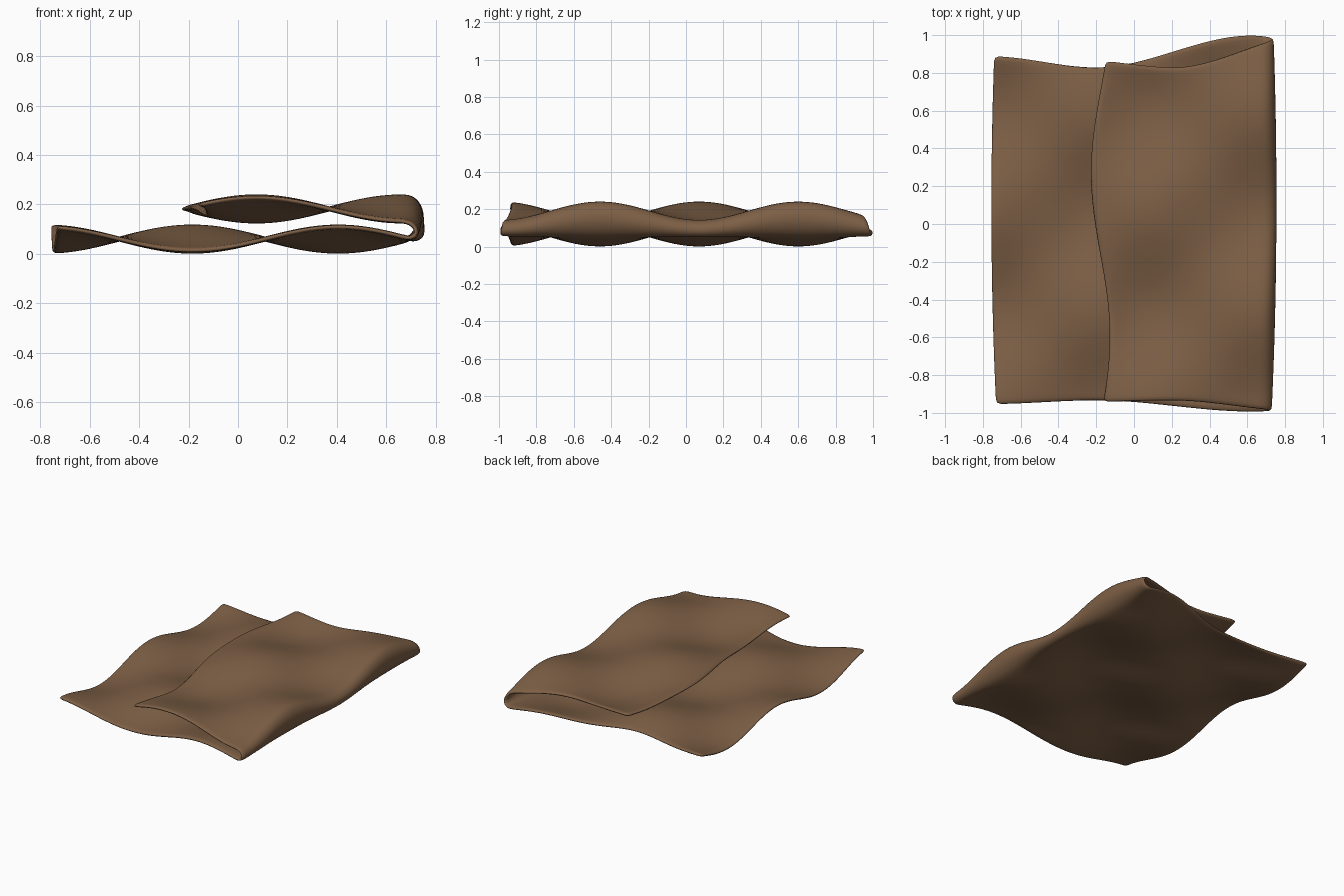
import bpy
import bmesh
from math import sin, cos, pi

cube = bpy.data.objects.get("Cube")
if cube:
    bpy.data.objects.remove(cube, do_unlink=True)

FOLD_X, FOLD_R = 0.685, 0.061      # fold axis and radius
LOW_Z = 0.06                       # height of the lower layer
HALF_WAVE_X, HALF_WAVE_Y = 0.59, 0.53
AMPLITUDE = 0.05
LOWER, ARC, UPPER, ACROSS = 30, 8, 18, 40

# Front and back hem positions along the cloth, at their turning points
HEMS = [(-0.76, -0.955, 0.89), (-0.2, -0.935, 0.83), (0.62, -0.995, 1.0),
        (1.32, -0.935, 0.83), (1.8, -0.945, 0.87)]


def hem_range(u):
    """Front and back y of the cloth at distance u along it."""
    for (u0, f0, b0), (u1, f1, b1) in zip(HEMS, HEMS[1:]):
        if u <= u1:
            t = max(0, (u - u0) / (u1 - u0))
            t = t * t * (3 - 2 * t)
            return f0 + (f1 - f0) * t, b0 + (b1 - b0) * t
    return HEMS[-1][1:]


def lower_phase(x):
    return pi * (x - 0.11) / HALF_WAVE_X


def upper_phase(x):
    return 2 * pi + pi * (0.37 - x) / HALF_WAVE_X


def cloth_point(i, v):
    """Point at station i along the folded path, v from front to back."""
    y_guess = -0.96 + 1.88 * v
    bow = 0.02 * ((y_guess - 0.1) / 0.95) ** 2
    fold_x = FOLD_X - bow
    if i <= LOWER:
        start = -0.757 + bow
        x = start + (fold_x - start) * i / LOWER
        z, u, phase = LOW_Z, x, lower_phase(x)
    elif i < LOWER + ARC:
        t = (i - LOWER) / ARC
        x = fold_x + FOLD_R * sin(pi * t)
        z = LOW_Z + FOLD_R * (1 - cos(pi * t))
        u = fold_x + pi * FOLD_R * t
        phase = lower_phase(fold_x) * (1 - t) + upper_phase(fold_x) * t
    else:
        t = (i - LOWER - ARC) / UPPER
        end = -0.18 + 0.05 * cos(pi * (y_guess + 0.6) / 0.9)
        x = fold_x + (end - fold_x) * t
        z = LOW_Z + 2 * FOLD_R
        u = fold_x + pi * FOLD_R + fold_x - x
        phase = upper_phase(x)
    front, back = hem_range(u)
    y = front + (back - front) * v
    z += AMPLITUDE * sin(phase) * cos(pi * (y + 0.99) / HALF_WAVE_Y)
    return x, y, z


# Folded cloth sheet
bm = bmesh.new()
rows = [[bm.verts.new(cloth_point(i, j / ACROSS)) for j in range(ACROSS + 1)]
        for i in range(LOWER + ARC + UPPER + 1)]
for a, b in zip(rows, rows[1:]):
    for j in range(ACROSS):
        bm.faces.new((a[j], b[j], b[j + 1], a[j + 1]))
mesh = bpy.data.meshes.new("folded_blanket")
bm.to_mesh(mesh)
bm.free()
blanket = bpy.data.objects.new("folded_blanket", mesh)
bpy.context.collection.objects.link(blanket)
for poly in mesh.polygons:
    poly.use_smooth = True

# Cloth thickness and soft hems
solid = blanket.modifiers.new("thickness", "SOLIDIFY")
solid.thickness = 0.02
solid.offset = 0
soft = blanket.modifiers.new("soften", "SUBSURF")
soft.levels = soft.render_levels = 1

# Brown wool
brown = bpy.data.materials.new("brown_wool")
brown.use_nodes = True
colour = (0.205, 0.115, 0.06, 1)
brown.diffuse_color = colour
brown.node_tree.nodes["Principled BSDF"].inputs["Base Color"].default_value = colour
mesh.materials.append(brown)
